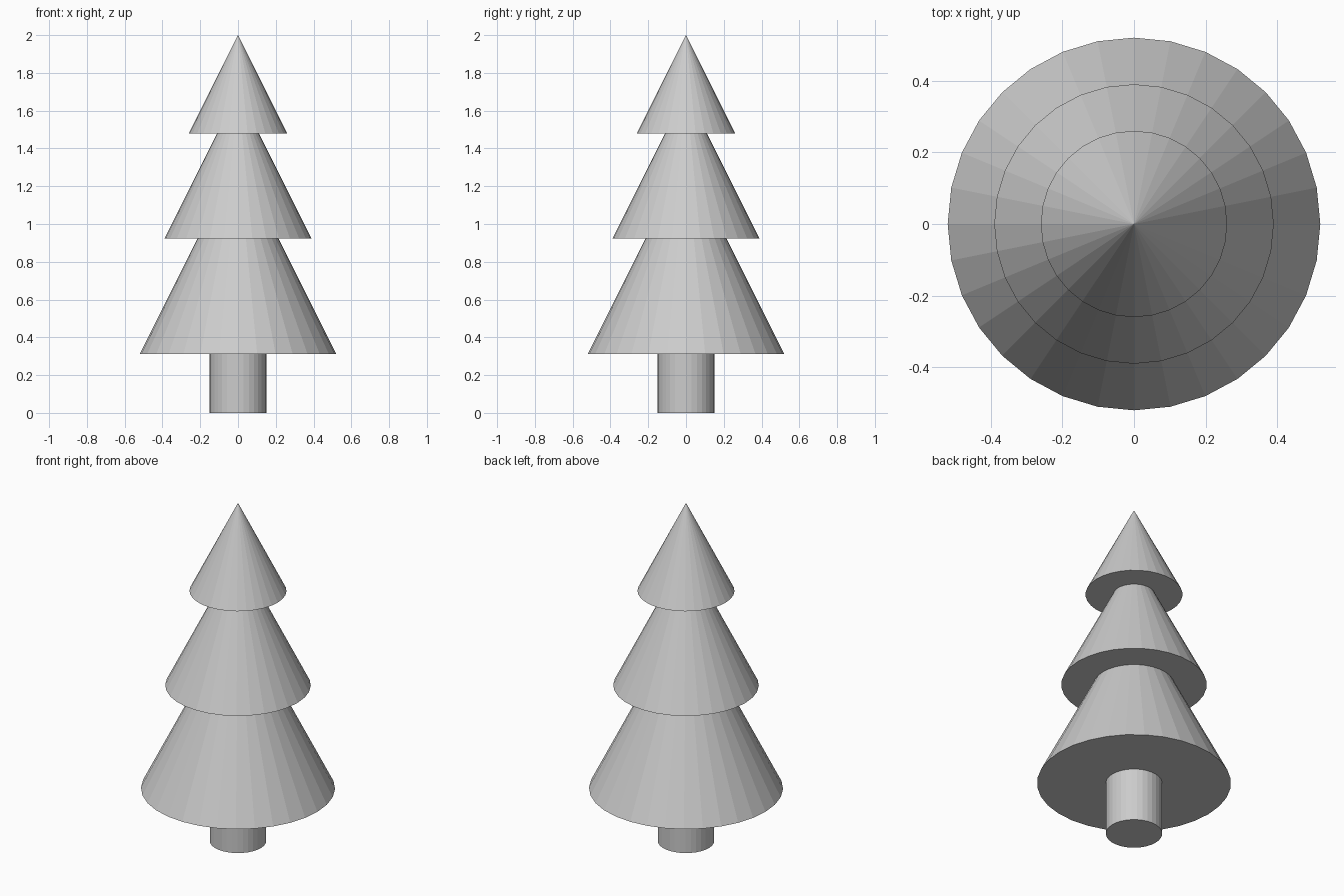
import bpy

if "Cube" in bpy.data.objects:
    bpy.data.objects.remove(bpy.data.objects["Cube"])

SIDES = 32


def foliage_cone(name, radius, base_z):
    """Flat-shaded closed cone, twice as tall as its base radius."""
    height = 2 * radius
    bpy.ops.mesh.primitive_cone_add(
        vertices=SIDES, radius1=radius, radius2=0, depth=height,
        location=(0, 0, base_z + height / 2))
    bpy.context.object.name = name


# Trunk, ending just inside the lowest tier
trunk_height = 0.33
bpy.ops.mesh.primitive_cylinder_add(
    vertices=SIDES, radius=0.151, depth=trunk_height,
    location=(0, 0, trunk_height / 2))
bpy.context.object.name = "trunk"

# Three overlapping tiers of foliage
for name, radius, base_z in (
    ("lower_foliage", 0.52, 0.313),
    ("middle_foliage", 0.39, 0.922),
    ("upper_foliage", 0.26, 1.48),
):
    foliage_cone(name, radius, base_z)
